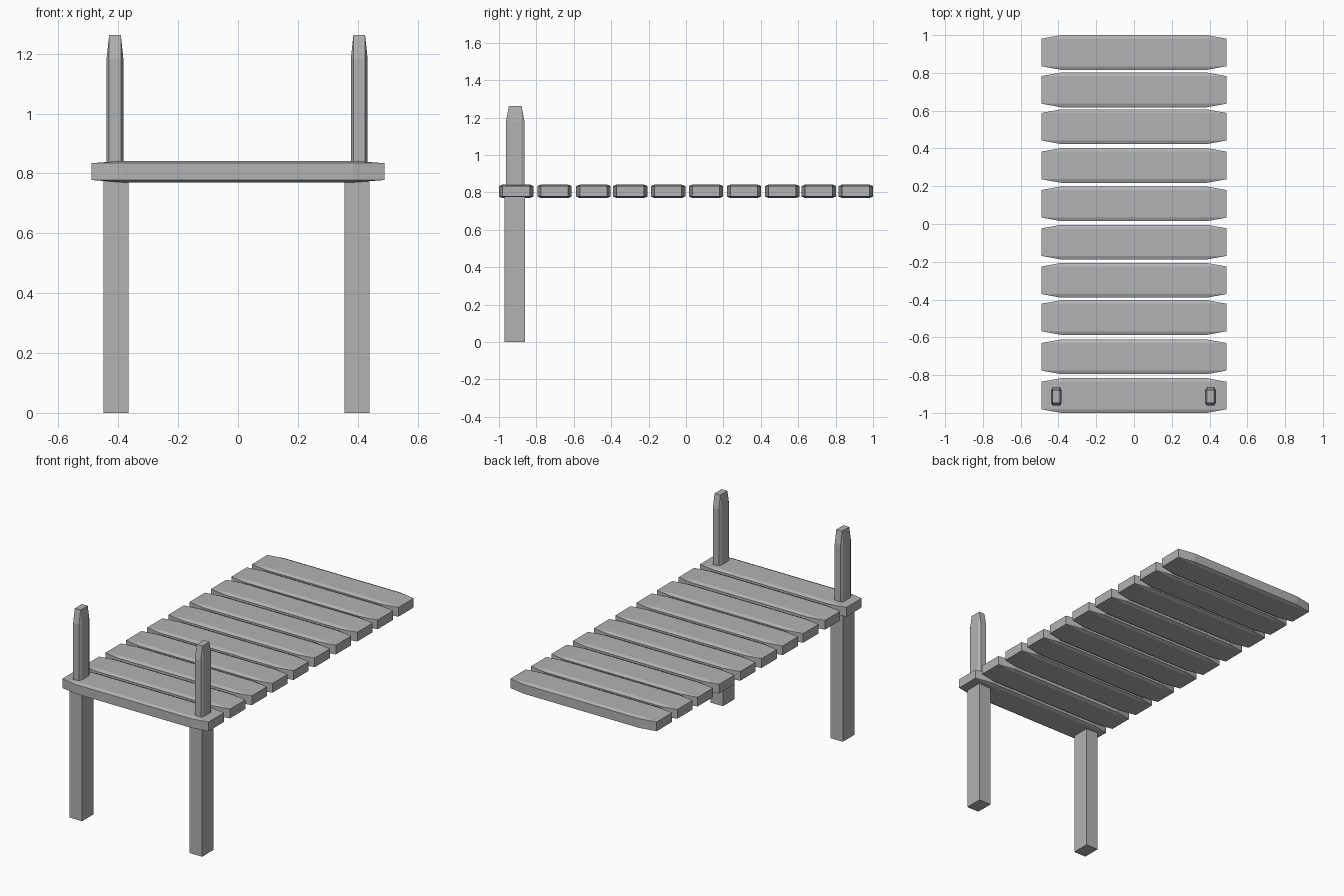
import bpy, bmesh
from mathutils import Vector

cube = bpy.data.objects.get("Cube")
if cube:
    bpy.data.objects.remove(cube)

# One plain grey for all timber
grey = bpy.data.materials.new("plain_grey")
grey.use_nodes = True
colour = (0.45, 0.45, 0.45, 1)
grey.diffuse_color = colour
grey.node_tree.nodes["Principled BSDF"].inputs["Base Color"].default_value = colour


def finish(name, bm, location):
    bmesh.ops.recalc_face_normals(bm, faces=bm.faces)
    mesh = bpy.data.meshes.new(name)
    bm.to_mesh(mesh)
    bm.free()
    mesh.materials.append(grey)
    obj = bpy.data.objects.new(name, mesh)
    obj.location = location
    bpy.context.collection.objects.link(obj)


def hewn_timber(name, location, length, taper, half, flat, axis):
    """Chamfered bar, narrowing at both ends to the rectangle of its flats."""
    bm = bmesh.new()
    (a, b), (p, q) = half, flat
    corners = [(p, q), (-p, q), (-p, -q), (p, -q)]
    octagon = [(a, -q), (a, q), (p, b), (-p, b), (-a, q), (-a, -q), (-p, -b), (p, -b)]

    def ring(points, along):
        # Bars run along x (section in y, z) or along z (section in x, y)
        if axis == "x":
            return [bm.verts.new((along, u, v)) for u, v in points]
        return [bm.verts.new((u, v, along)) for u, v in points]

    rings = []
    for side in (-1, 1):
        mid = ring(octagon, side * (length / 2 - taper))
        end = ring(corners, side * length / 2)
        bm.faces.new(end)
        for i in range(4):
            start = mid[(2 * i + 2) % 8]
            bm.faces.new((end[i], mid[2 * i + 1], start))
            bm.faces.new((end[i], end[(i + 1) % 4], mid[(2 * i + 3) % 8], start))
        rings.append(mid)
    low, high = rings
    for i in range(8):
        j = (i + 1) % 8
        bm.faces.new((low[i], low[j], high[j], high[i]))
    finish(name, bm, location)


def box(name, location, size):
    bm = bmesh.new()
    bmesh.ops.create_cube(bm, size=1)
    bmesh.ops.scale(bm, vec=Vector(size), verts=bm.verts)
    finish(name, bm, location)


# Deck planks, slightly unevenly spaced
rows = [-0.908, -0.703, -0.495, -0.298, -0.096, 0.107, 0.31, 0.515, 0.71, 0.908]
for n, y in enumerate(rows, 1):
    hewn_timber(f"deck_plank_{n}", (0, y, 0.806), 0.98, 0.105,
                (0.092, 0.036), (0.073, 0.028), "x")

# Square legs below the front plank; tapered posts rise through it from the legs
for side, leg_x, post_x in (("right", -0.407, -0.411), ("left", 0.397, 0.405)):
    box(f"{side}_leg", (leg_x, -0.915, 0.395), (0.083, 0.109, 0.79))
    hewn_timber(f"{side}_post", (post_x, -0.913, 0.983), 0.56, 0.08,
                (0.028, 0.049), (0.0195, 0.034), "z")
